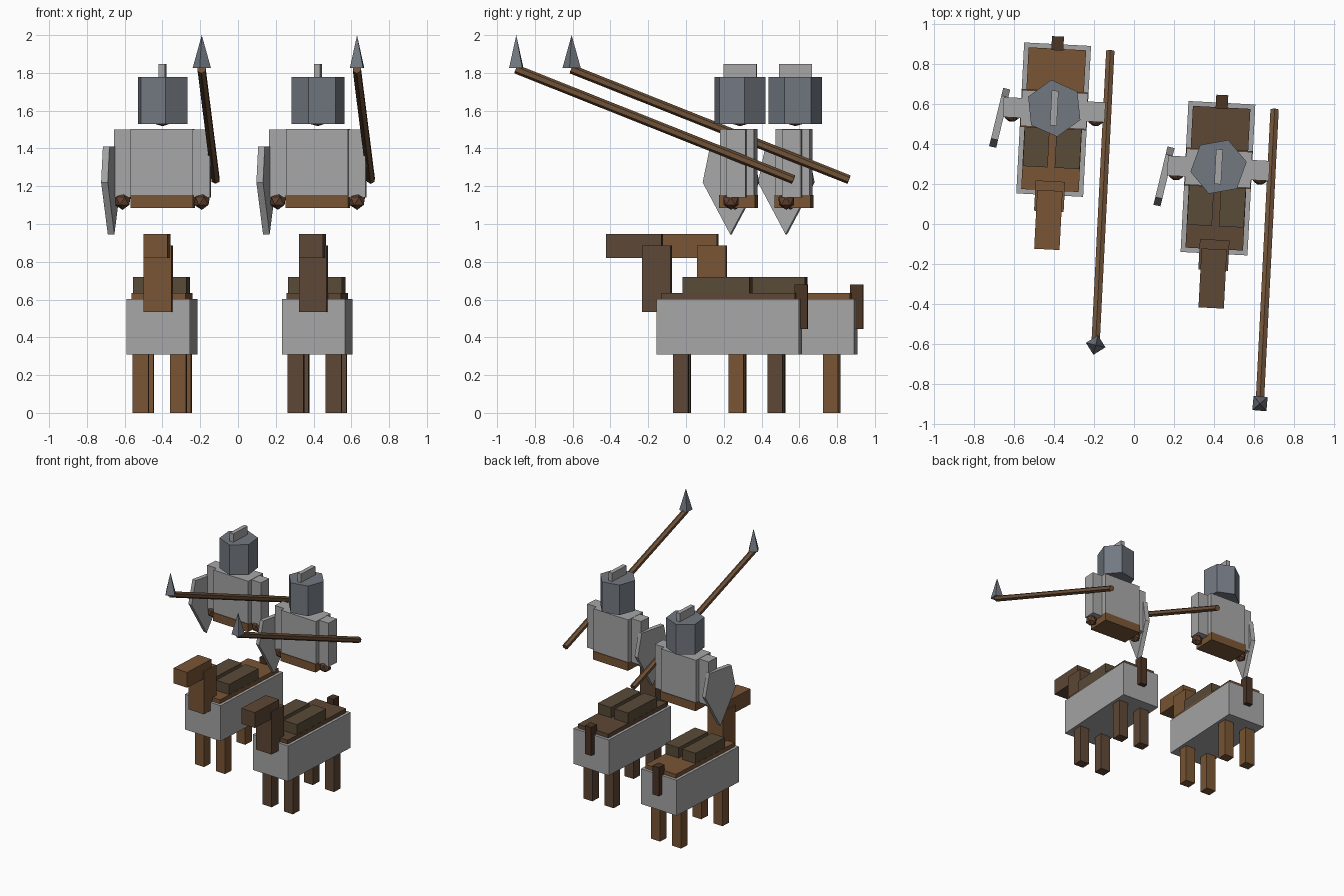
import bpy, bmesh
from math import radians, pi
from mathutils import Matrix, Vector

if "Cube" in bpy.data.objects:
    bpy.data.objects.remove(bpy.data.objects["Cube"])


def material(name, rgb):
    m = bpy.data.materials.new(name)
    m.diffuse_color = (*rgb, 1)
    m.use_nodes = True
    m.node_tree.nodes["Principled BSDF"].inputs["Base Color"].default_value = m.diffuse_color
    return m


LEATHER = material("leather", (0.19, 0.09, 0.035))
CLOTH = material("dark_cloth", (0.10, 0.07, 0.04))
WOOD = material("wood", (0.16, 0.085, 0.04))
TAIL = material("tail_hair", (0.07, 0.035, 0.018))
SKIN = material("skin", (0.12, 0.055, 0.028))
STEEL = material("steel", (0.17, 0.19, 0.22))
IRON = material("iron", (0.38, 0.38, 0.38))
COATS = [material("light_coat", (0.19, 0.09, 0.035)),
         material("dark_coat", (0.11, 0.065, 0.036))]


def finish(name, bm, matrix, mat):
    bmesh.ops.recalc_face_normals(bm, faces=bm.faces)
    me = bpy.data.meshes.new(name)
    bm.to_mesh(me)
    bm.free()
    me.materials.append(mat)
    ob = bpy.data.objects.new(name, me)
    ob.matrix_world = matrix
    bpy.context.collection.objects.link(ob)
    return ob


def box(name, base, x, y, z, mat):
    """Box from centre and width in x, and (min, max) in y and z."""
    bm = bmesh.new()
    bmesh.ops.create_cube(bm, size=1)
    size = (x[1], y[1] - y[0], z[1] - z[0])
    mid = Vector((x[0], sum(y) / 2, sum(z) / 2))
    bmesh.ops.transform(bm, verts=bm.verts,
                        matrix=Matrix.Translation(mid) @ Matrix.Diagonal((*size, 1)))
    return finish(name, bm, base, mat)


def cone(name, base, start, end, r1, r2, sides, turn, mat):
    """Prism or cone between two points."""
    start, end = Vector(start), Vector(end)
    axis = end - start
    bm = bmesh.new()
    bmesh.ops.create_cone(bm, cap_ends=True, segments=sides, radius1=r1, radius2=r2,
                          depth=axis.length)
    bmesh.ops.remove_doubles(bm, verts=bm.verts, dist=1e-5)
    rot = axis.to_track_quat('Z', 'Y').to_matrix().to_4x4() if axis.xy.length > 1e-6 else Matrix()
    place = Matrix.Translation((start + end) / 2) @ rot @ Matrix.Rotation(turn, 4, 'Z')
    bmesh.ops.transform(bm, verts=bm.verts, matrix=place)
    return finish(name, bm, base, mat)


def ball(name, base, centre, radius, level, mat):
    bm = bmesh.new()
    bmesh.ops.create_icosphere(bm, subdivisions=level, radius=radius)
    bmesh.ops.translate(bm, verts=bm.verts, vec=centre)
    return finish(name, bm, base, mat)


def shield(name, base):
    """Five-sided plate pointing down, extruded along x."""
    outline = [(-0.11, 1.41), (0.11, 1.41), (0.15, 1.22), (0, 0.945), (-0.15, 1.22)]
    bm = bmesh.new()
    face = bm.faces.new([bm.verts.new((-0.018, y, z)) for y, z in outline])
    new = bmesh.ops.extrude_face_region(bm, geom=[face])["geom"]
    bmesh.ops.translate(bm, vec=(0.036, 0, 0),
                        verts=[v for v in new if isinstance(v, bmesh.types.BMVert)])
    place = Matrix.Translation((-0.27, -0.005, 0)) @ Matrix.Rotation(radians(-10.6), 4, 'Z')
    return finish(name, bm, base @ place, IRON)


def horseman(side, centre, coat, helmet_turn, tip_turn):
    base = Matrix.Translation((*centre, 0)) @ Matrix.Rotation(radians(-3), 4, 'Z')

    def n(part):
        return f"{side}_{part}"

    # Horse
    box(n("horse_body"), base, (0, 0.288), (-0.355, 0.355), (0.33, 0.635), coat)
    box(n("horse_blanket"), base, (0, 0.335), (-0.378, 0.378), (0.31, 0.602), IRON)
    box(n("horse_neck"), base, (0, 0.148), (-0.46, -0.308), (0.535, 0.885), coat)
    box(n("horse_head"), base, (0, 0.127), (-0.65, -0.355), (0.82, 0.947), coat)
    box(n("horse_tail"), base, (0, 0.06), (0.347, 0.417), (0.445, 0.68), TAIL)
    for sx, lr in ((-1, "left"), (1, "right")):
        for sy, fb in ((-1, "front"), (1, "back")):
            box(n(f"horse_{fb}_{lr}_leg"), base, (sx * 0.1, 0.085),
                (sy * 0.25 - 0.04, sy * 0.25 + 0.04), (0, 0.33), coat)
        # Saddle halves, arms and hands
        box(n(f"{lr}_saddle_half"), base, (sx * 0.08, 0.125), (-0.24, 0.115), (0.6, 0.72), CLOTH)
        box(n(f"{lr}_arm"), base, (sx * 0.21, 0.09), (0, 0.1), (1.14, 1.5), IRON)
        ball(n(f"{lr}_hand"), base, (sx * 0.21, 0.02, 1.122), 0.047, 1, SKIN)

    # Rider
    box(n("torso"), base, (0, 0.33), (-0.04, 0.14), (1.153, 1.502), IRON)
    box(n("skirt"), base, (0, 0.332), (-0.045, 0.145), (1.085, 1.153), LEATHER)
    ball(n("head"), base, (0, 0.057, 1.64), 0.122, 2, SKIN)
    cone(n("helmet"), base, (0, 0.057, 1.53), (0, 0.057, 1.778), 0.143, 0.143, 6,
         radians(helmet_turn + 3), STEEL)
    box(n("helmet_crest"), base, (0, 0.034), (-0.03, 0.145), (1.7, 1.847), IRON)

    # Shield and spear
    shield(n("shield"), base)
    cone(n("spear_shaft"), base, (0.265, 0.355, 1.235), (0.268, -1.117, 1.82),
         0.024, 0.024, 6, 0, WOOD)
    cone(n("spear_tip"), base, (0.269, -1.115, 1.825), (0.269, -1.115, 2.0),
         0.05, 0, 4, radians(tip_turn + 3), STEEL)


horseman("left", (-0.402, 0.522), COATS[0], 6, -13)
horseman("right", (0.42, 0.229), COATS[1], -20, 40)
